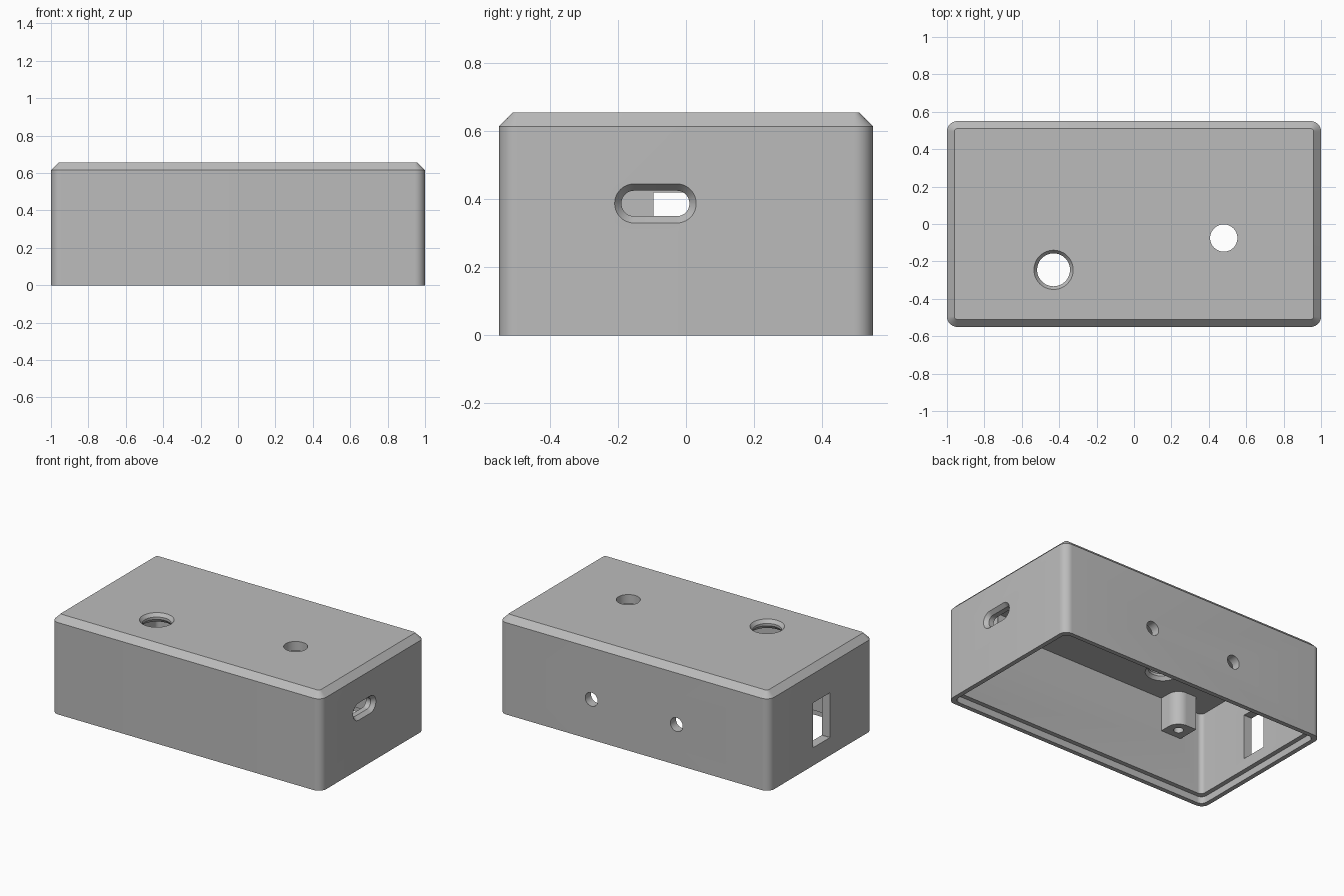
import bpy, bmesh, math
from mathutils import Vector

cube = bpy.data.objects.get("Cube")
if cube:
    bpy.data.objects.remove(cube, do_unlink=True)

plastic = bpy.data.materials.new("grey_plastic")
plastic.use_nodes = True
colour = (0.5, 0.5, 0.5, 1)
plastic.diffuse_color = colour
plastic.node_tree.nodes["Principled BSDF"].inputs["Base Color"].default_value = colour


def rounded(hx, hy, r, steps=10):
    """Outline of a rounded rectangle centred on the origin."""
    pts = []
    for k, (sx, sy) in enumerate([(1, 1), (-1, 1), (-1, -1), (1, -1)]):
        for i in range(steps + 1):
            a = (k + i / steps) * math.pi / 2
            pts.append((sx * (hx - r) + r * math.cos(a), sy * (hy - r) + r * math.sin(a)))
    return pts


def circle(r, n=48):
    return [(r * math.cos(2 * math.pi * i / n), r * math.sin(2 * math.pi * i / n)) for i in range(n)]


def loft(name, rings, centre=(0, 0, 0), axis="z"):
    """Solid through (outline, height) rings, standing along an axis."""
    place = {"z": lambda u, v, h: (u, v, h),
             "x": lambda u, v, h: (h, u, v),
             "y": lambda u, v, h: (u, h, v)}[axis]
    bm = bmesh.new()
    loops = [[bm.verts.new(Vector(place(u, v, h)) + Vector(centre)) for u, v in pts]
             for pts, h in rings]
    for low, high in zip(loops, loops[1:]):
        for i in range(len(low)):
            j = (i + 1) % len(low)
            bm.faces.new((low[i], low[j], high[j], high[i]))
    bm.faces.new(loops[0])
    bm.faces.new(loops[-1])
    bmesh.ops.recalc_face_normals(bm, faces=bm.faces)
    mesh = bpy.data.meshes.new(name)
    bm.to_mesh(mesh)
    bm.free()
    mesh.materials.append(plastic)
    obj = bpy.data.objects.new(name, mesh)
    bpy.context.collection.objects.link(obj)
    return obj


def combine(target, other, operation):
    """Apply a boolean and discard the helper."""
    other.hide_render = True
    mod = target.modifiers.new("bool", "BOOLEAN")
    mod.object = other
    mod.operation = operation
    mod.solver = "EXACT"
    bpy.context.view_layer.objects.active = target
    bpy.ops.object.modifier_apply(modifier=mod.name)
    bpy.data.objects.remove(other, do_unlink=True)


W, D, H = 1.0, 0.55, 0.655
WALL, BEVEL = 0.06, 0.04
CEILING = H - WALL

# Outer body with a chamfered top edge
case = loft("enclosure_case", [(rounded(W, D, 0.055), 0),
                               (rounded(W, D, 0.055), H - BEVEL),
                               (rounded(W - BEVEL, D - BEVEL, 0.015), H)])

# Hollow interior and the stepped recess for the lid
inner = rounded(W - WALL, D - WALL, 0.03)
combine(case, loft("cavity_cutter", [(inner, -0.1), (inner, CEILING)]), "DIFFERENCE")
recess = rounded(W - WALL / 2, D - WALL / 2, 0.04)
combine(case, loft("lid_recess_cutter", [(recess, -0.1), (recess, 0.045)]), "DIFFERENCE")

# Mounting posts, rounded towards the middle and square towards the corners
R = 0.075
POST_END = 0.37
for sx in (-1, 1):
    for sy in (-1, 1):
        x, y = sx * 0.7, sy * 0.42
        disc, block = circle(R), rounded(R / 2, R / 2, 0.001, 1)
        post = loft("post", [(disc, POST_END), (disc, CEILING + 0.02)], (x, y, 0))
        for ox, oy, hx, hy in [(0, sy * R / 2, R, R / 2), (sx * R / 2, 0, R / 2, R)]:
            block = rounded(hx, hy, 0.001, 1)
            combine(post, loft("post_block", [(block, POST_END), (block, CEILING + 0.02)],
                               (x + ox, y + oy, 0)), "UNION")
        bore = circle(0.03, 24)
        combine(post, loft("screw_bore", [(bore, POST_END - 0.1), (bore, POST_END + 0.15)],
                           (x, y, 0)), "DIFFERENCE")
        combine(case, post, "UNION")

# Countersunk button hole and plain hole in the top
wide, narrow = circle(0.105), circle(0.088)
combine(case, loft("button_hole", [(wide, CEILING - 0.02), (wide, CEILING), (narrow, CEILING + 0.022),
                                   (narrow, H - 0.022), (wide, H), (wide, H + 0.02)],
                   (-0.43, -0.245, 0)), "DIFFERENCE")
knob = circle(0.073)
combine(case, loft("knob_hole", [(knob, CEILING - 0.05), (knob, H + 0.05)],
                   (0.48, -0.075, 0)), "DIFFERENCE")

# Flared port slot in the right-hand end
flare, slot = rounded(0.12, 0.0575, 0.057), rounded(0.1, 0.0375, 0.037)
combine(case, loft("port_slot", [(slot, W - 0.1), (slot, W - 0.025), (flare, W), (flare, W + 0.05)],
                   (0, -0.09, 0.388), "x"), "DIFFERENCE")

# Rectangular switch opening in the other end
window = rounded(0.09, 0.15, 0.001, 1)
combine(case, loft("switch_opening", [(window, -W - 0.05), (window, -W + 0.1)],
                   (0, -0.005, 0.27), "x"), "DIFFERENCE")

# Pair of cable holes in the back
cable = circle(0.046, 32)
for x in (-0.315, 0.315):
    combine(case, loft("cable_hole", [(cable, D - 0.1), (cable, D + 0.05)],
                       (x, 0, 0.27), "y"), "DIFFERENCE")

# Smooth curved walls, keep edges sharp
bpy.ops.object.select_all(action="DESELECT")
case.select_set(True)
bpy.context.view_layer.objects.active = case
bpy.ops.object.shade_smooth_by_angle(angle=math.radians(25))
